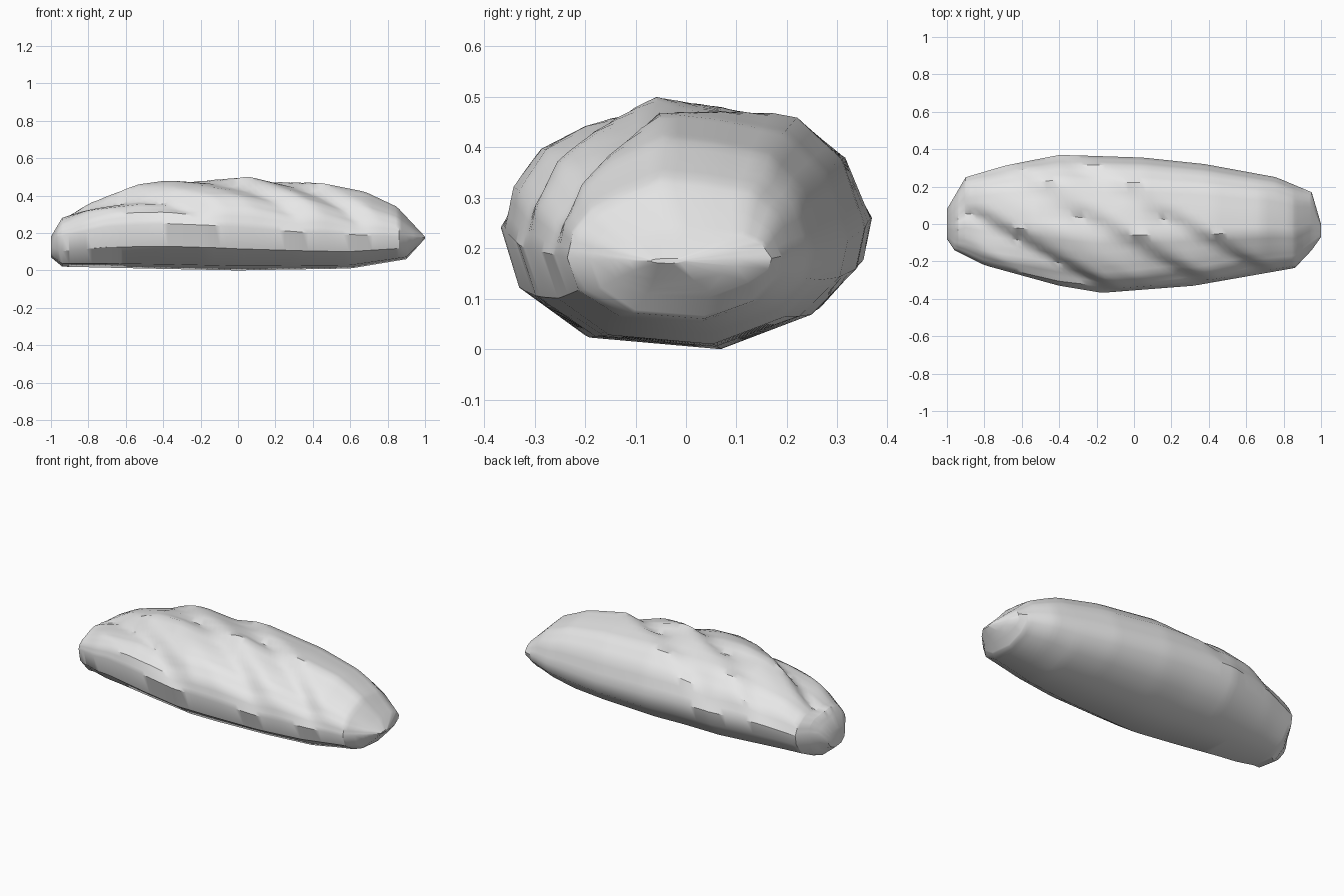
import bpy
import bmesh

if "Cube" in bpy.data.objects:
    bpy.data.objects.remove(bpy.data.objects["Cube"], do_unlink=True)

crust = bpy.data.materials.new("light grey crust")
crust.use_nodes = True
crust.diffuse_color = (0.8, 0.8, 0.8, 1)
crust.node_tree.nodes["Principled BSDF"].inputs["Base Color"].default_value = (0.8, 0.8, 0.8, 1)

# Outlines along the loaf: (x, value)
FRONT = [(-1, -.08), (-.96, -.14), (-.8, -.22), (-.4, -.33), (-.17, -.368),
         (.32, -.33), (.86, -.235), (.95, -.14), (1, -.07)]
BACK = [(-1, .08), (-.9, .25), (-.7, .31), (-.4, .37), (.05, .355),
        (.38, .32), (.76, .25), (.95, .17), (1, 0)]
BASE = [(-1, .07), (-.94, .02), (-.5, .01), (0, 0), (.6, .01), (.9, .06), (1, .17)]
WAIST = [(-1, .13), (-.97, .18), (-.7, .235), (-.38, .25), (-.12, .24), (.4, .2), (1, .175)]
TOP = [(-1, .18), (-.94, .285), (-.8, .365), (-.53, .46), (-.35, .485), (.06, .5),
       (.43, .47), (.68, .42), (.85, .34), (1, .18)]

# Cross-section: across (-1 front, 1 back) and height (-1 base, 0 waist, 1 top)
SECTION = [(-1, 0), (-.9, -.5), (-.54, -.9), (.19, -1), (.7, -.7), (.95, -.3), (1, .05),
           (.87, .55), (.62, .85), (.2, .95), (-.17, 1), (-.54, .8), (-.78, .62), (-.95, .33)]
SLASHES = [(-.7, .05), (-.13, .035), (.3, .04)]


def along(curve, x):
    for (x0, v0), (x1, v1) in zip(curve, curve[1:]):
        if x <= x1:
            return v0 + (v1 - v0) * (x - x0) / (x1 - x0)
    return curve[-1][1]


def refined(points, parts):
    """Split the upper edges of the section so slashes have room to bend."""
    out = []
    for (a, b), (c, d) in zip(points, points[1:] + points[:1]):
        n = parts if b + d > .3 else 1
        out += [(a + (c - a) * i / n, b + (d - b) * i / n) for i in range(n)]
    return out


def slash_depth(x, y):
    """Diagonal cuts: a gentle fall followed by a steep lip."""
    u = x + 1.7 * (y + .05)
    depth = 0
    for start, deep in SLASHES:
        v = u - start
        fade = 1 - v / .13 if v > 0 else 1 + v / .25
        depth = max(depth, deep * fade)
    return depth


def loaf_point(x, s, t):
    front, back = along(FRONT, x), along(BACK, x)
    waist = along(WAIST, x)
    y = (front + back) / 2 + s * (back - front) / 2
    z = waist + t * (along(TOP, x) - waist if t > 0 else waist - along(BASE, x))
    if t > 0:
        weight = min(1, t / .5) * (1 if s < .1 else .5) * min(1, (1 - abs(x)) / .2)
        cut = slash_depth(x, y) * weight
        z -= cut
        y -= cut * s * .5
    return x, y, z


# Loaf: rings lofted end to end
stations = sorted({round(-1 + i / 32, 3) for i in range(65)} | {-.96, -.94, -.9, .86, .9, .95})
section = refined(SECTION, 3)
bm = bmesh.new()
rings = [[bm.verts.new(loaf_point(x, s, t)) for s, t in section] for x in stations]
for a, b in zip(rings, rings[1:]):
    for i in range(len(section)):
        j = (i + 1) % len(section)
        bm.faces.new((a[i], a[j], b[j], b[i]))
bm.faces.new(rings[0])
bm.faces.new(rings[-1])
bmesh.ops.recalc_face_normals(bm, faces=bm.faces)

mesh = bpy.data.meshes.new("bread_loaf")
bm.to_mesh(mesh)
bm.free()
mesh.materials.append(crust)
loaf = bpy.data.objects.new("bread_loaf", mesh)
bpy.context.collection.objects.link(loaf)

bpy.context.view_layer.objects.active = loaf
loaf.select_set(True)
bpy.ops.object.shade_smooth_by_angle(angle=0.6)
